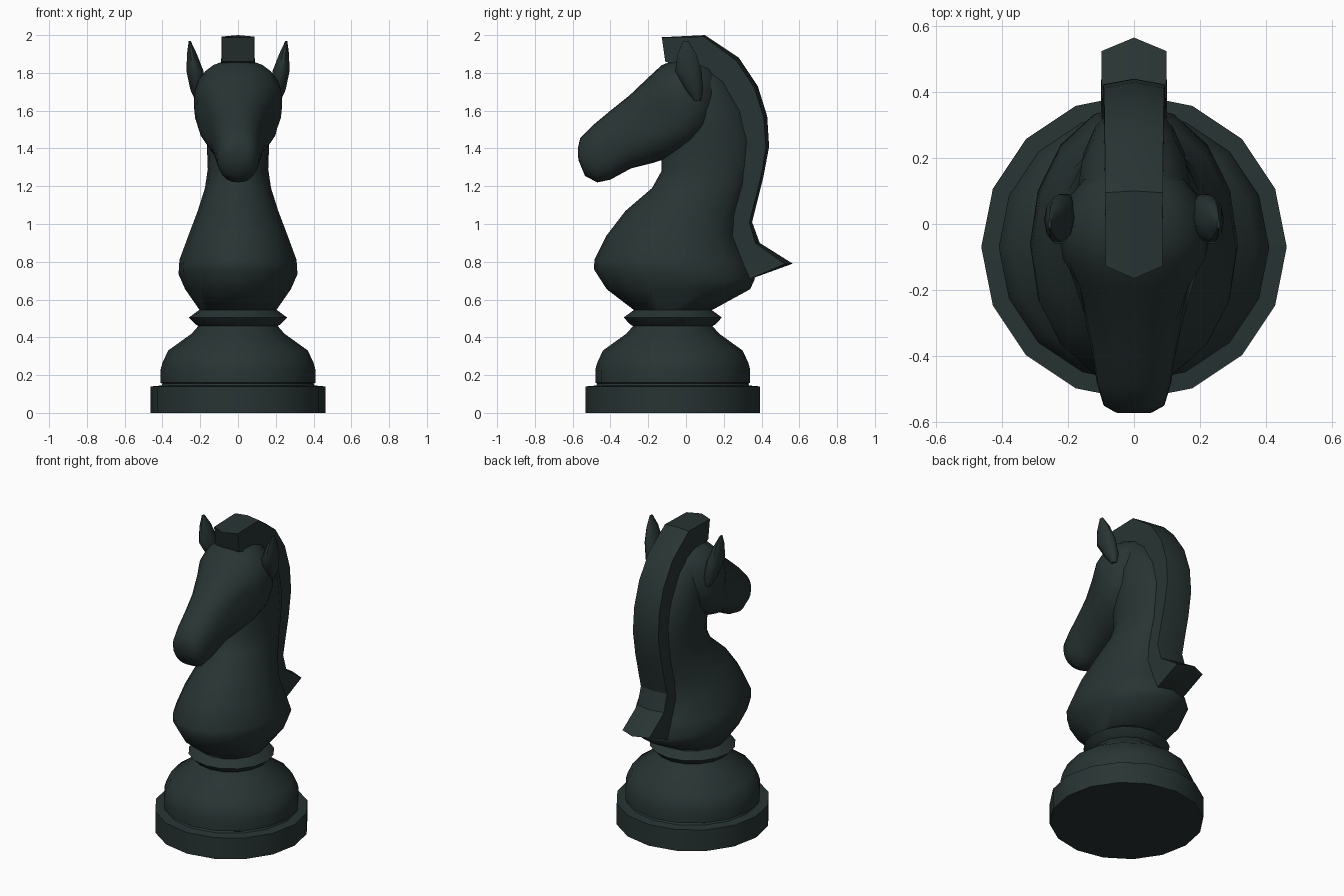
import bpy, bmesh, math
from mathutils import Vector

if "Cube" in bpy.data.objects:
    bpy.data.objects.remove(bpy.data.objects["Cube"])

mat = bpy.data.materials.new("dark green black")
mat.diffuse_color = (0.021, 0.034, 0.033, 1)
mat.use_nodes = True
mat.node_tree.nodes["Principled BSDF"].inputs["Base Color"].default_value = mat.diffuse_color


def finish(name, rings, angle):
    """Skin a list of closed rings, cap both ends and shade."""
    bm = bmesh.new()
    loops = [[bm.verts.new(p) for p in ring] for ring in rings]
    n = len(loops[0])
    for a, b in zip(loops, loops[1:]):
        for i in range(n):
            j = (i + 1) % n
            bm.faces.new((a[i], a[j], b[j], b[i]))
    bm.faces.new(loops[0][::-1])
    bm.faces.new(loops[-1])
    bmesh.ops.recalc_face_normals(bm, faces=bm.faces[:])
    me = bpy.data.meshes.new(name)
    bm.to_mesh(me)
    bm.free()
    ob = bpy.data.objects.new(name, me)
    bpy.context.collection.objects.link(ob)
    me.materials.append(mat)
    bpy.ops.object.select_all(action='DESELECT')
    ob.select_set(True)
    bpy.context.view_layer.objects.active = ob
    bpy.ops.object.shade_smooth_by_angle(angle=math.radians(angle))
    return ob


def spow(v, e):
    return math.copysign(abs(v) ** e, v)


def oval(y1, z1, y2, z2, hw, n=20, power=2.0):
    """Oval ring spanning two side-view points, with half width hw."""
    e = 2 / power
    ring = []
    for i in range(n):
        t = math.tau * i / n
        c, s = spow(math.cos(t), e), spow(math.sin(t), e)
        k = (1 - c) / 2
        ring.append(Vector((hw * s, y1 + (y2 - y1) * k, z1 + (z2 - z1) * k)))
    return ring


def disc(r, z, n=16):
    return [Vector((r * math.cos(math.tau * i / n),
                    -0.07 + r * math.sin(math.tau * i / n), z)) for i in range(n)]


# Turned base with plinth, dome and collar
base = [(.463, 0), (.463, .14), (.405, .145), (.40, .155), (.41, .16), (.41, .23),
        (.40, .265), (.37, .33), (.245, .42), (.21, .46), (.225, .468),
        (.26, .505), (.215, .538), (.20, .548)]
finish("base", [disc(r, z) for r, z in base], 35)

# Chest and neck
neck = [(-.27, .54, .13, .54, .20), (-.42, .655, .34, .655, .28),
        (-.487, .76, .365, .71, .315), (-.485, .81, .32, .81, .31),
        (-.42, .94, .27, .94, .262), (-.32, 1.07, .29, 1.07, .213),
        (-.18, 1.19, .33, 1.19, .175), (-.13, 1.28, .36, 1.30, .16),
        (-.13, 1.40, .37, 1.45, .165), (-.10, 1.60, .32, 1.60, .17),
        (-.08, 1.75, .23, 1.75, .15), (-.05, 1.84, .12, 1.85, .08)]
finish("neck", [oval(*s, n=16) for s in neck], 50)

# Head, with shallow eye sockets pressed into the sides
head = [(-.573, 1.40, -.57, 1.34, .055), (-.56, 1.455, -.535, 1.255, .093),
        (-.49, 1.525, -.47, 1.22, .113), (-.40, 1.60, -.40, 1.235, .125),
        (-.30, 1.68, -.29, 1.295, .148), (-.20, 1.775, -.17, 1.325, .19),
        (-.13, 1.84, -.06, 1.36, .225), (-.06, 1.87, .03, 1.40, .235),
        (.03, 1.87, .10, 1.46, .21), (.12, 1.84, .15, 1.55, .15),
        (.17, 1.79, .18, 1.65, .06)]
rings = [oval(*s, n=24, power=2.3) for s in head]
for p in (p for ring in rings for p in ring):
    d = ((p.y + .18) / .09) ** 2 + ((p.z - 1.58) / .07) ** 2
    p.x *= 1 - .16 * math.exp(-d)
finish("head", rings, 60)

# Mane: ridged strip following outer and inner side-view curves
mane = [(-.165, 1.987, -.11, 1.86), (.10, 2.0, .05, 1.82), (.28, 1.88, .17, 1.77),
        (.38, 1.73, .24, 1.66), (.43, 1.57, .29, 1.52), (.44, 1.41, .31, 1.37),
        (.41, 1.25, .30, 1.22), (.35, 1.01, .24, 1.0), (.39, .90, .225, .88),
        (.565, .79, .25, .78), (.345, .71, .31, .71)]
rings = []
for i, (yo, zo, yi, zi) in enumerate(mane):
    w = .086 + .014 * i / (len(mane) - 1)
    ye, ze = yo + (yi - yo) * .13, zo + (zi - zo) * .13
    if i == 0:
        ye, ze = yo + .037, zo
    elif i == 1:
        ye, ze = yo - .005, zo - .008
    rings.append([Vector(p) for p in ((-w, yi, zi), (-w, ye, ze), (0, yo, zo),
                                      (w, ye, ze), (w, yi, zi))])
finish("mane", rings, 30)

# Ears
ear = [(1.65, .205, .06, .02, .018), (1.71, .212, .045, .04, .048),
       (1.81, .228, .012, .045, .074), (1.90, .244, .005, .026, .052),
       (1.97, .256, 0, .005, .014)]
for side, name in ((1, "right_ear"), (-1, "left_ear")):
    finish(name, [[Vector((side * (cx + rx * math.cos(math.tau * i / 10)),
                           cy + ry * math.sin(math.tau * i / 10), z))
                   for i in range(10)] for z, cx, cy, rx, ry in ear], 50)
